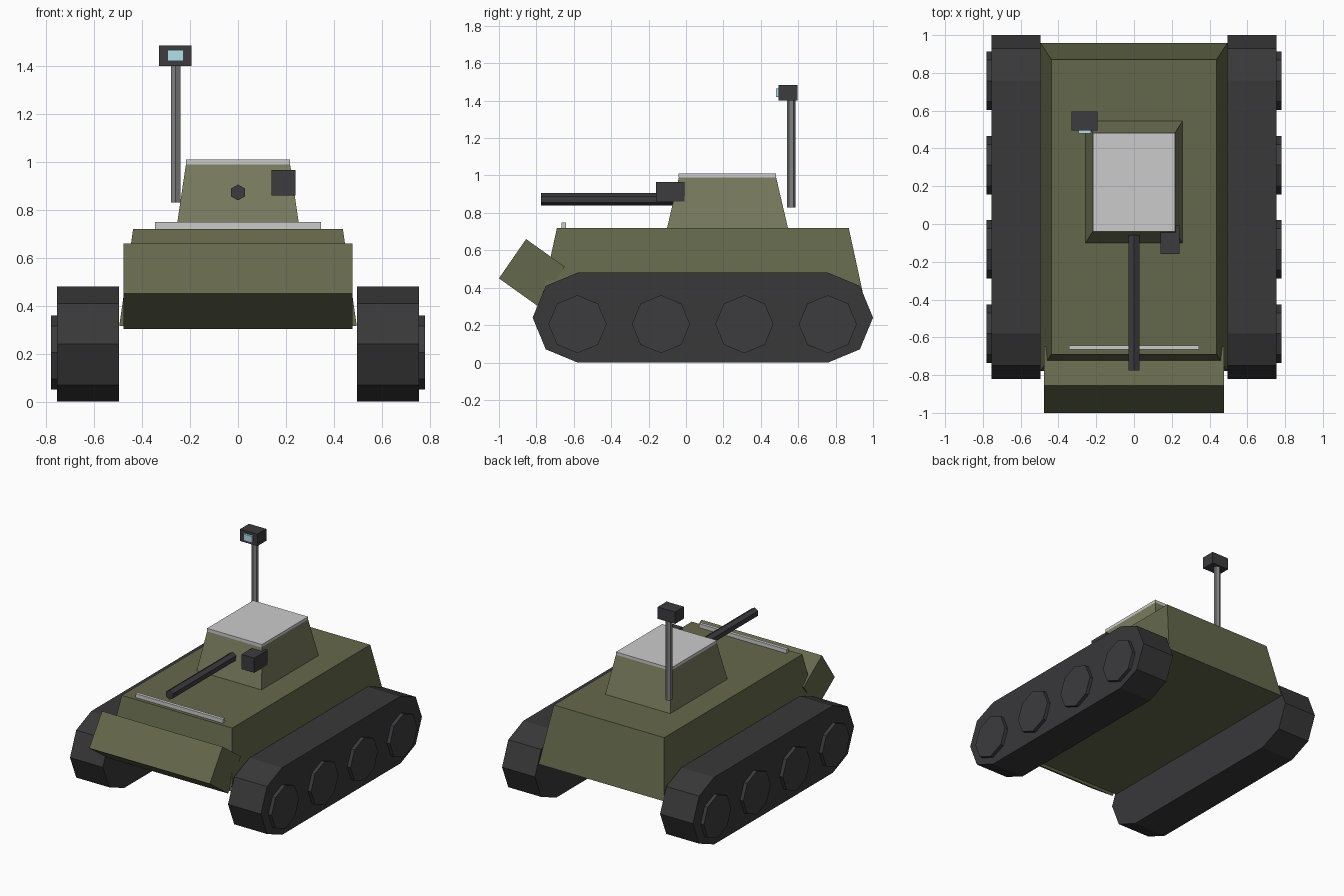
import bpy, math

if "Cube" in bpy.data.objects:
    bpy.data.objects.remove(bpy.data.objects["Cube"])


def material(name, rgb):
    m = bpy.data.materials.new(name)
    m.diffuse_color = (*rgb, 1)
    m.use_nodes = True
    m.node_tree.nodes["Principled BSDF"].inputs["Base Color"].default_value = m.diffuse_color
    return m


OLIVE = material("olive", (0.13, 0.14, 0.07))
LIGHT_OLIVE = material("light_olive", (0.19, 0.20, 0.11))
BLACK = material("rubber_black", (0.04, 0.04, 0.042))
GUNMETAL = material("gunmetal", (0.045, 0.045, 0.05))
STEEL = material("steel", (0.22, 0.22, 0.22))
GLASS = material("glass", (0.45, 0.75, 0.82))


def mesh(name, verts, faces, mat=None):
    me = bpy.data.meshes.new(name)
    me.from_pydata(verts, [], faces)
    ob = bpy.data.objects.new(name, me)
    bpy.context.collection.objects.link(ob)
    if mat:
        me.materials.append(mat)
    return ob


def loft(name, a, b, mat=None):
    """Closed solid between two matching loops of points."""
    n = len(a)
    sides = [(i, (i + 1) % n, n + (i + 1) % n, n + i) for i in range(n)]
    ob = mesh(name, a + b, [tuple(reversed(range(n))), tuple(range(n, 2 * n))] + sides, mat)
    return ob


def rect(x, y, hx, hy, z):
    return [(x - hx, y - hy, z), (x + hx, y - hy, z), (x + hx, y + hy, z), (x - hx, y + hy, z)]


def box(name, x0, x1, y0, y1, z0, z1, mat=None):
    c = ((x0 + x1) / 2, (y0 + y1) / 2, (x1 - x0) / 2, (y1 - y0) / 2)
    return loft(name, rect(*c, z0), rect(*c, z1), mat)


def side_profile(name, pts, x0, x1, mat):
    """Extrude a counter-clockwise (y, z) outline along x."""
    return loft(name, [(x0, y, z) for y, z in pts], [(x1, y, z) for y, z in pts], mat)


def arc(cy, cz, r, start, steps, step=45):
    return [(cy + r * math.cos(math.radians(start + i * step)),
             cz + r * math.sin(math.radians(start + i * step))) for i in range(steps)]


# Tapered hull and turret
loft("hull", rect(0, 0.09, 0.495, 0.868, 0.315), rect(0, 0.09, 0.437, 0.78, 0.72), OLIVE)
loft("turret", rect(0, 0.222, 0.257, 0.323, 0.72), rect(0, 0.222, 0.217, 0.26, 0.99), LIGHT_OLIVE)
box("turret_roof", -0.217, 0.217, -0.04, 0.482, 0.988, 1.01)

# Tilted front block and trim bar
side_profile("front_plate", [(-0.793, 0.302), (-0.648, 0.512), (-0.855, 0.66), (-1.0, 0.45)],
             -0.477, 0.477, OLIVE)
box("front_trim_bar", -0.345, 0.345, -0.665, -0.642, 0.718, 0.748)

# Tracks with half-octagon ends, and four octagonal wheels per side
track = arc(0.76, 0.24, 0.24, -90, 5) + arc(-0.58, 0.24, 0.24, 90, 5)
for side, s in (("left", -1), ("right", 1)):
    x0, x1 = sorted((s * 0.495, s * 0.755))
    side_profile("track_" + side, track, x0, x1, BLACK)
    x0, x1 = sorted((s * 0.73, s * 0.78))
    for i in range(4):
        side_profile(f"wheel_{side}_{i + 1}", arc(-0.58 + i * 0.446, 0.205, 0.155, 0, 8),
                     x0, x1, GUNMETAL)

# Hexagonal gun barrel, and sight box beside it
ring = arc(0, 0.872, 0.033, 30, 6, 60)
loft("gun_barrel", [(x, -0.02, z) for x, z in ring], [(x, -0.775, z) for x, z in ring], GUNMETAL)
box("gun_sight", 0.14, 0.24, -0.16, -0.007, 0.86, 0.965, GUNMETAL)

# Mast with camera head and lens
ring = arc(-0.26, 0.563, 0.023, 30, 6, 60)
loft("mast", [(x, y, 0.83) for x, y in ring], [(x, y, 1.405) for x, y in ring], STEEL)
box("camera_head", -0.33, -0.193, 0.495, 0.595, 1.40, 1.485, GUNMETAL)
box("camera_lens", -0.293, -0.227, 0.48, 0.5, 1.419, 1.466, GLASS)
